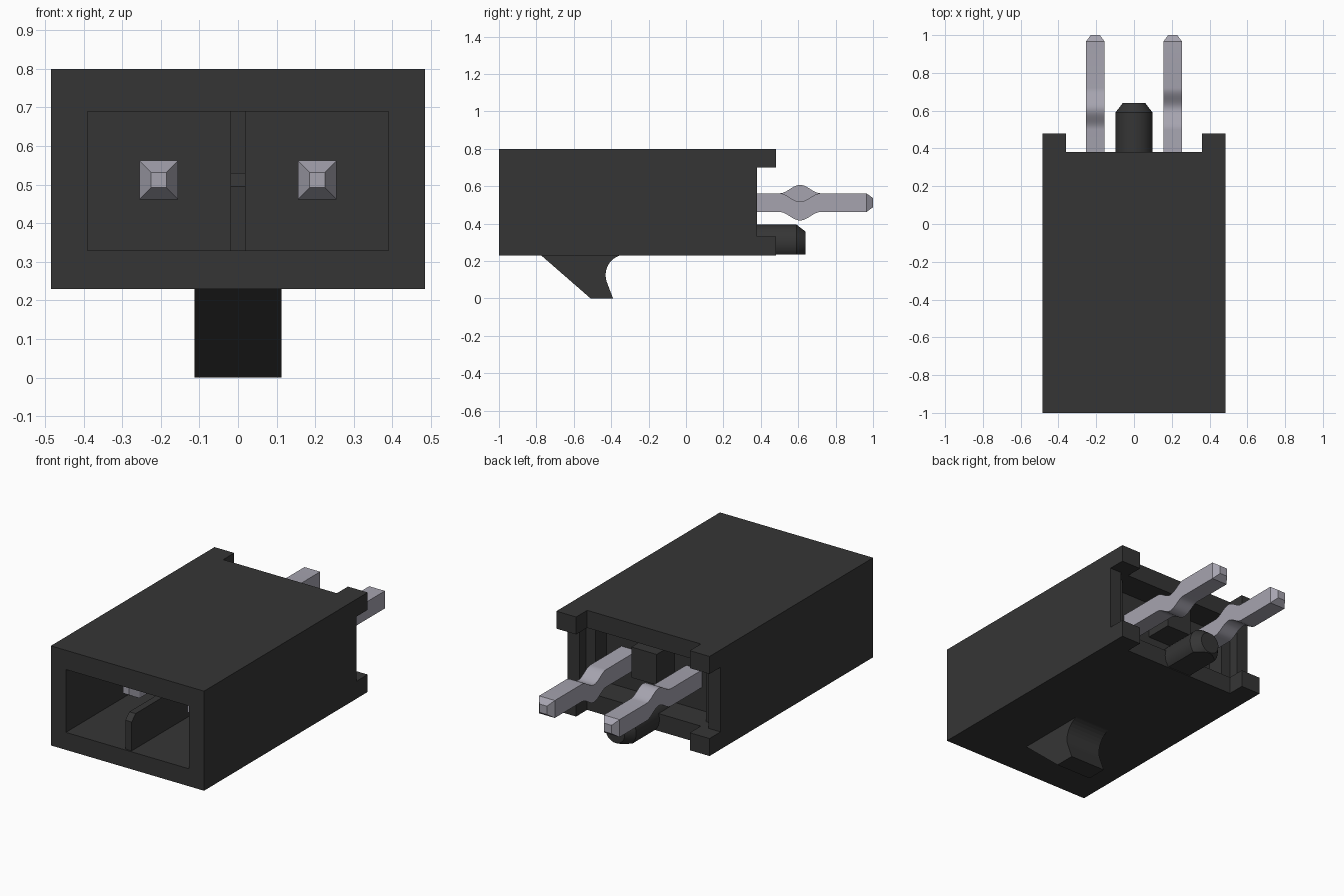
import bpy, bmesh, math
from mathutils import Matrix

scene_cube = bpy.data.objects.get("Cube")
if scene_cube:
    bpy.data.objects.remove(scene_cube, do_unlink=True)


def material(name, color):
    m = bpy.data.materials.new(name)
    m.use_nodes = True
    m.diffuse_color = (*color, 1)
    m.node_tree.nodes["Principled BSDF"].inputs["Base Color"].default_value = (*color, 1)
    return m


PLASTIC = material("dark grey plastic", (0.036, 0.036, 0.036))
METAL = material("pale grey metal", (0.38, 0.37, 0.43))


def finish(name, bm, mat):
    bmesh.ops.recalc_face_normals(bm, faces=bm.faces)
    me = bpy.data.meshes.new(name)
    bm.to_mesh(me)
    bm.free()
    me.materials.append(mat)
    ob = bpy.data.objects.new(name, me)
    bpy.context.collection.objects.link(ob)
    return ob


def box(name, x, y, z, mat=PLASTIC):
    """Box from (low, high) ranges on each axis."""
    bm = bmesh.new()
    bmesh.ops.create_cube(bm, size=1)
    for v in bm.verts:
        v.co = [r[0] if c < 0 else r[1] for c, r in zip(v.co, (x, y, z))]
    return finish(name, bm, mat)


def prism(name, profile, half_width):
    """Extrude a (y, z) profile across x."""
    bm = bmesh.new()
    face = bm.faces.new([bm.verts.new((-half_width, y, z)) for y, z in profile])
    ext = bmesh.ops.extrude_face_region(bm, geom=[face])
    verts = [g for g in ext["geom"] if isinstance(g, bmesh.types.BMVert)]
    bmesh.ops.translate(bm, verts=verts, vec=(2 * half_width, 0, 0))
    return finish(name, bm, PLASTIC)


def activate(ob):
    bpy.ops.object.select_all(action='DESELECT')
    ob.select_set(True)
    bpy.context.view_layer.objects.active = ob


def cut(ob, x, y, z):
    cutter = box("cutter", x, y, z)
    cutter.hide_render = True
    mod = ob.modifiers.new("cut", 'BOOLEAN')
    mod.operation = 'DIFFERENCE'
    mod.solver = 'EXACT'
    mod.object = cutter
    activate(ob)
    bpy.ops.object.modifier_apply(modifier=mod.name)
    bpy.data.objects.remove(cutter, do_unlink=True)


# Housing: front socket, rear pocket, and notches that leave four corner tabs
housing = box("housing", (-0.485, 0.485), (-1, 0.48), (0.23, 0.80))
cut(housing, (-0.36, 0.36), (0.38, 0.6), (0, 1))
cut(housing, (-0.6, 0.6), (0.38, 0.6), (0.33, 0.70))
cut(housing, (-0.39, 0.39), (-1.1, 0.08), (0.33, 0.69))
cut(housing, (-0.41, 0.41), (0.22, 0.5), (0.33, 0.70))

# Socket divider: low chamfered rib in front, full wall further in
prism("divider_rib", [(-0.99, 0.325), (-0.99, 0.495), (-0.955, 0.53),
                      (0.09, 0.53), (0.09, 0.325)], 0.02)
box("divider_wall", (-0.019, 0.019), (-0.15, 0.09), (0.5, 0.7))

# Rear pocket details
box("rear_block", (-0.08, 0.08), (0.21, 0.38), (0.49, 0.665))
for side, s in (("left", 1), ("right", -1)):
    box(side + "_rear_rail", sorted((s * 0.35, s * 0.42)), (0.21, 0.32), (0.32, 0.71))

# Latch hook with a concave rear
arc = [(-0.32 + 0.11 * math.cos(a), 0.125 + 0.11 * math.sin(a))
       for a in (math.radians(90 + 10 * i) for i in range(12))]
prism("latch_hook", [(-0.78, 0.235), (-0.51, 0), (-0.39, 0)] + arc[::-1], 0.113)

# Locating peg: chamfered cylinder with a flat underside
bm = bmesh.new()
rings = []
for y, r in ((0.21, 0.098), (0.59, 0.098), (0.64, 0.06)):
    rings.append([bm.verts.new((r * math.cos(math.tau * i / 32), y,
                                0.297 + r * math.sin(math.tau * i / 32)))
                  for i in range(32)])
for a, b in zip(rings, rings[1:]):
    for i in range(32):
        j = (i + 1) % 32
        bm.faces.new((a[i], a[j], b[j], b[i]))
bm.faces.new(rings[0])
bm.faces.new(rings[-1])
peg = finish("locating_peg", bm, PLASTIC)
cut(peg, (-1, 1), (0, 1), (0, 0.234))
activate(peg)
bpy.ops.object.shade_smooth_by_angle(angle=math.radians(25))


def pin(name, x, bend):
    """Square pin with tapered ends and a kink behind the housing."""
    stations = [(-0.72, 0.02, 0), (-0.67, 0.05, 0), (0.5, 0.05, 0)]
    for i in range(1, 20):
        t = i / 20
        stations.append((0.5 + 0.22 * t, 0.05, bend * (1 - math.cos(math.tau * t)) / 2))
    stations += [(0.72, 0.05, 0), (0.965, 0.05, 0), (1, 0.024, 0)]
    bm = bmesh.new()
    loops = [[bm.verts.new((x + sx * h, y, 0.512 + dz + sz * h))
              for sx, sz in ((-1, -1), (1, -1), (1, 1), (-1, 1))]
             for y, h, dz in stations]
    for a, b in zip(loops, loops[1:]):
        for i in range(4):
            j = (i + 1) % 4
            bm.faces.new((a[i], a[j], b[j], b[i]))
    bm.faces.new(loops[0])
    bm.faces.new(loops[-1])
    ob = finish(name, bm, METAL)
    activate(ob)
    bpy.ops.object.shade_smooth_by_angle(angle=math.radians(25))


# Contact pins, kinked in opposite directions
pin("left_pin", 0.205, -0.045)
pin("right_pin", -0.205, 0.045)
